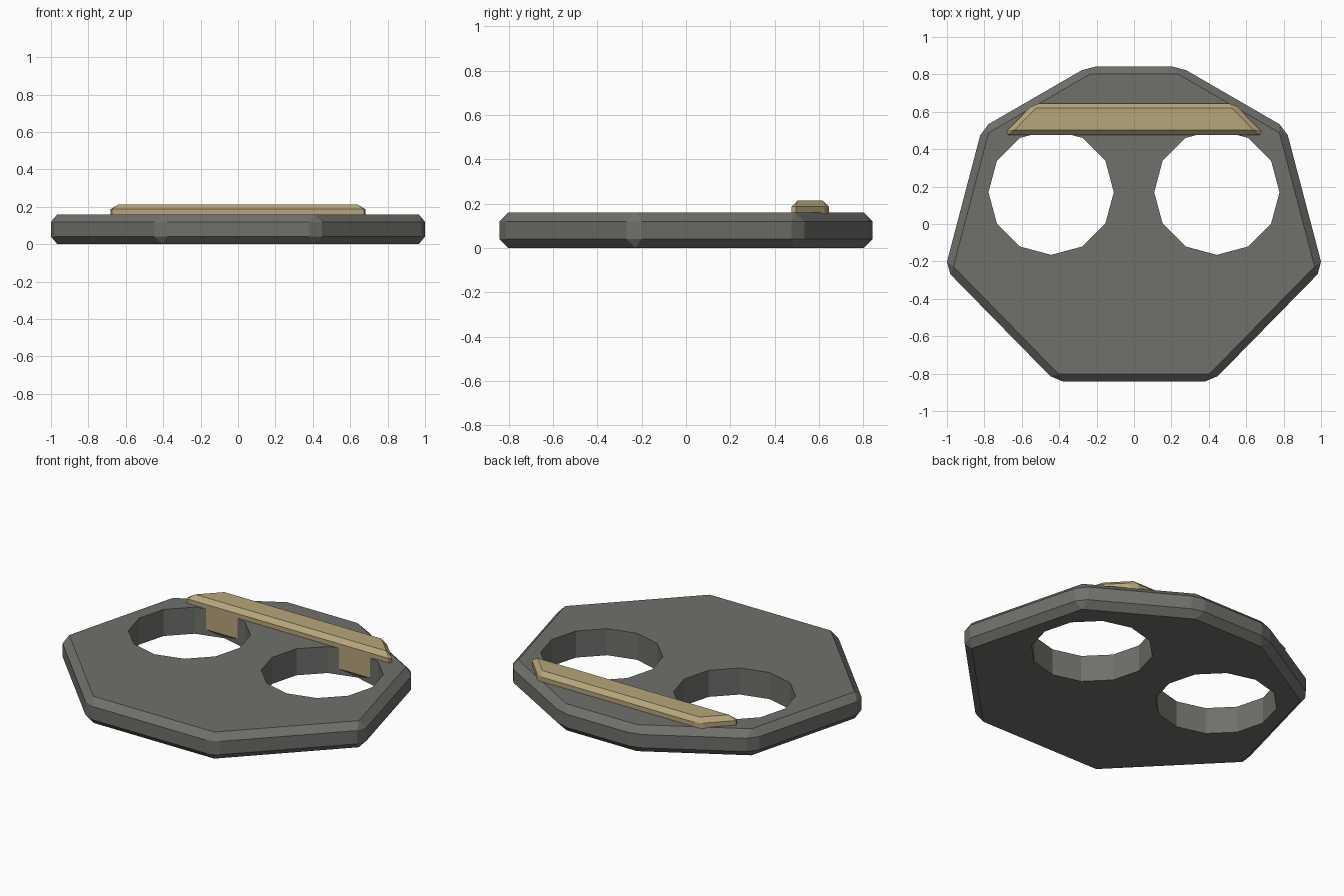
import bpy
import bmesh
import math

if "Cube" in bpy.data.objects:
    bpy.data.objects.remove(bpy.data.objects["Cube"])


def material(name, rgb):
    mat = bpy.data.materials.new(name)
    mat.diffuse_color = (*rgb, 1.0)
    mat.use_nodes = True
    mat.node_tree.nodes["Principled BSDF"].inputs["Base Color"].default_value = mat.diffuse_color
    return mat


def prism(name, outline, z0, z1, mat, bevel=0.0):
    """Extrude an outline upwards and chamfer every edge."""
    bm = bmesh.new()
    base = bm.faces.new([bm.verts.new((x, y, z0)) for x, y in outline])
    top = bmesh.ops.extrude_face_region(bm, geom=[base])["geom"]
    verts = [v for v in top if isinstance(v, bmesh.types.BMVert)]
    bmesh.ops.translate(bm, verts=verts, vec=(0, 0, z1 - z0))
    bmesh.ops.recalc_face_normals(bm, faces=bm.faces)
    if bevel:
        bmesh.ops.bevel(bm, geom=bm.edges[:], offset=bevel, segments=1,
                        profile=0.5, affect='EDGES')
        bmesh.ops.recalc_face_normals(bm, faces=bm.faces)
    mesh = bpy.data.meshes.new(name)
    bm.to_mesh(mesh)
    bm.free()
    mesh.materials.append(mat)
    obj = bpy.data.objects.new(name, mesh)
    bpy.context.collection.objects.link(obj)
    return obj


def mirrored(half):
    """Complete a right-hand outline with its left-hand mirror."""
    return half + [(-x, y) for x, y in reversed(half)]


grey = material("dark_grey", (0.16, 0.16, 0.147))
tan = material("tan", (0.47, 0.38, 0.20))

# Eight-sided chamfered plate
plate = prism("plate", mirrored([(0.42, -0.842), (1.01, -0.24),
                                 (0.812, 0.514), (0.245, 0.842)]),
              0.0, 0.16, grey, 0.04)

# Two twelve-sided through holes
for side in (-1, 1):
    ring = [(side * 0.443 + 0.335 * math.sin(i * math.tau / 12),
             0.17 + 0.335 * math.cos(i * math.tau / 12)) for i in range(12)]
    cutter = prism("hole_cutter", ring, -0.1, 0.3, grey)
    cutter.hide_render = True
    cutter.hide_viewport = True
    cut = plate.modifiers.new("hole", 'BOOLEAN')
    cut.operation = 'DIFFERENCE'
    cut.solver = 'EXACT'
    cut.object = cutter

# Tapered crossbar set into the plate, its front showing inside the holes
prism("crossbar", mirrored([(0.70, 0.477), (0.535, 0.645)]),
      0.01, 0.213, tan, 0.026)
